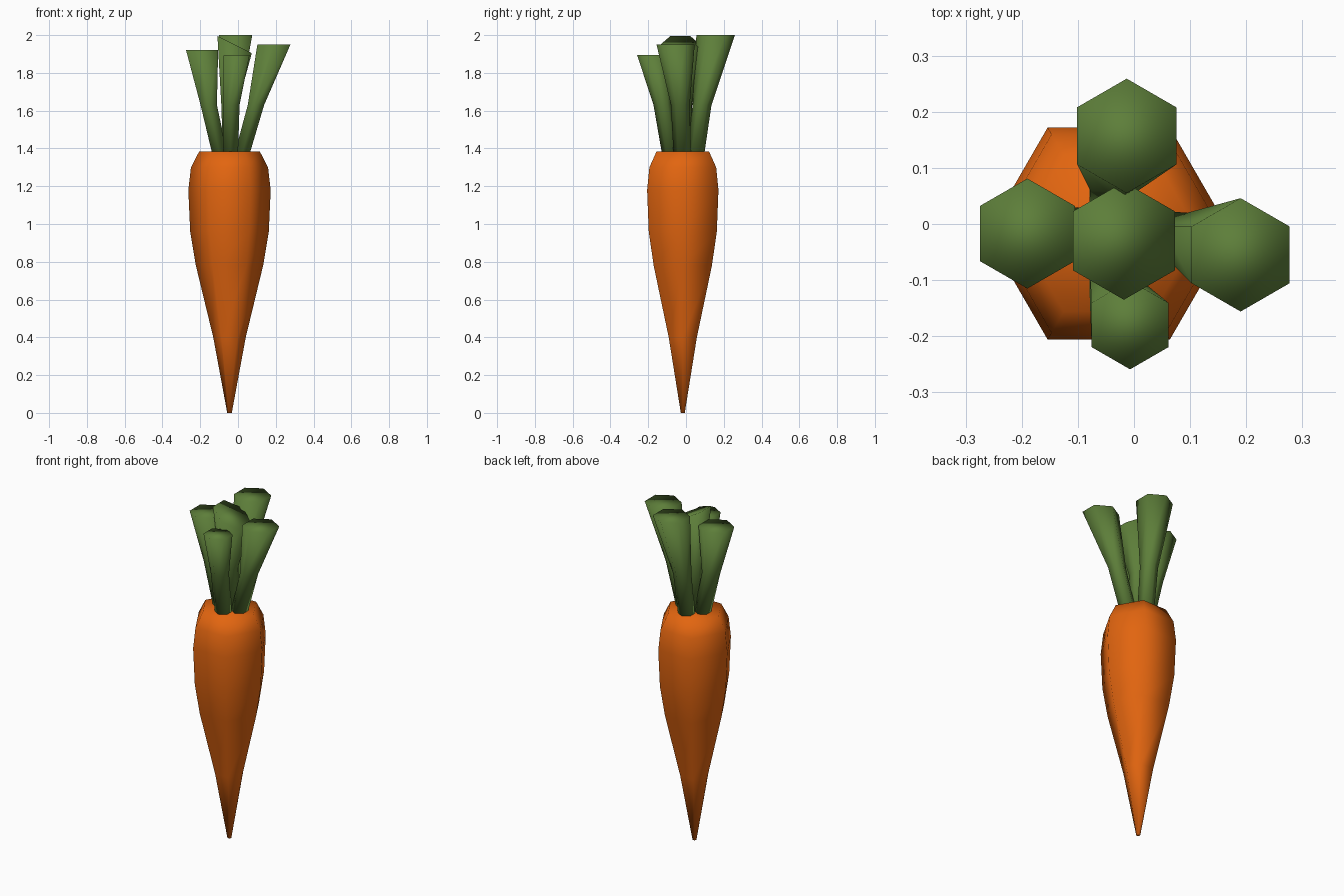
import bpy, bmesh
from math import cos, sin, tau

if "Cube" in bpy.data.objects:
    bpy.data.objects.remove(bpy.data.objects["Cube"])


def material(name, colour):
    mat = bpy.data.materials.new(name)
    mat.use_nodes = True
    mat.diffuse_color = colour
    mat.node_tree.nodes["Principled BSDF"].inputs["Base Color"].default_value = colour
    return mat


def hex_loft(name, rings, mat, turn=0.0, tilt=0.0):
    """Skin six-sided rings (x, y, z, radius); tilt slopes the last ring along x."""
    bm = bmesh.new()
    loops = []
    for x, y, z, r in rings:
        slope = tilt if (x, y, z, r) == rings[-1] else 0.0
        loop = []
        for i in range(6):
            a = turn + tau * i / 6
            dx = r * cos(a)
            loop.append(bm.verts.new((x + dx, y + r * sin(a), z + slope * dx)))
        loops.append(loop)
    for low, high in zip(loops, loops[1:]):
        for i in range(6):
            j = (i + 1) % 6
            bm.faces.new((low[i], low[j], high[j], high[i]))
    bm.faces.new(loops[0][::-1])
    bm.faces.new(loops[-1])
    for face in bm.faces:
        face.smooth = True
    mesh = bpy.data.meshes.new(name)
    bm.to_mesh(mesh)
    bm.free()
    mesh.materials.append(mat)
    obj = bpy.data.objects.new(name, mesh)
    bpy.context.collection.objects.link(obj)
    return obj


orange = material("carrot orange", (0.76, 0.13, 0.005, 1))
green = material("stem green", (0.11, 0.21, 0.042, 1))

# Tapering root
CX, CY, RIM = -0.045, -0.017, 1.385
profile = [(0, 0.012), (0.4, 0.086), (0.78, 0.178), (0.96, 0.208),
           (1.18, 0.218), (1.3, 0.204), (RIM, 0.16)]
hex_loft("carrot_root", [(CX, CY, z, r) for z, r in profile], orange)

# Stems: base centre, middle centre, flared top (x, y, z, radius), top slope
stems = {
    "left_side": ((0.02, -0.02), (0.095, -0.03), (0.19, -0.055, 1.95, 0.101), 0),
    "right_side": ((-0.095, -0.017), (-0.155, -0.017), (-0.19, -0.017, 1.92, 0.098), 0),
    "centre": ((-0.04, -0.017), (-0.045, -0.02), (-0.018, -0.03, 1.95, 0.105), -0.5),
    "back": ((-0.04, 0.05), (-0.035, 0.085), (-0.013, 0.157, 2.0, 0.102), 0),
    "front": ((-0.04, -0.08), (-0.035, -0.122), (-0.007, -0.18, 1.895, 0.079), 0),
}
for name, (base, middle, top, slope) in stems.items():
    rings = [(*base, RIM - 0.02, 0.046), (*middle, 1.63, 0.05), top]
    hex_loft(name + "_stem", rings, green, turn=tau / 12, tilt=slope)
